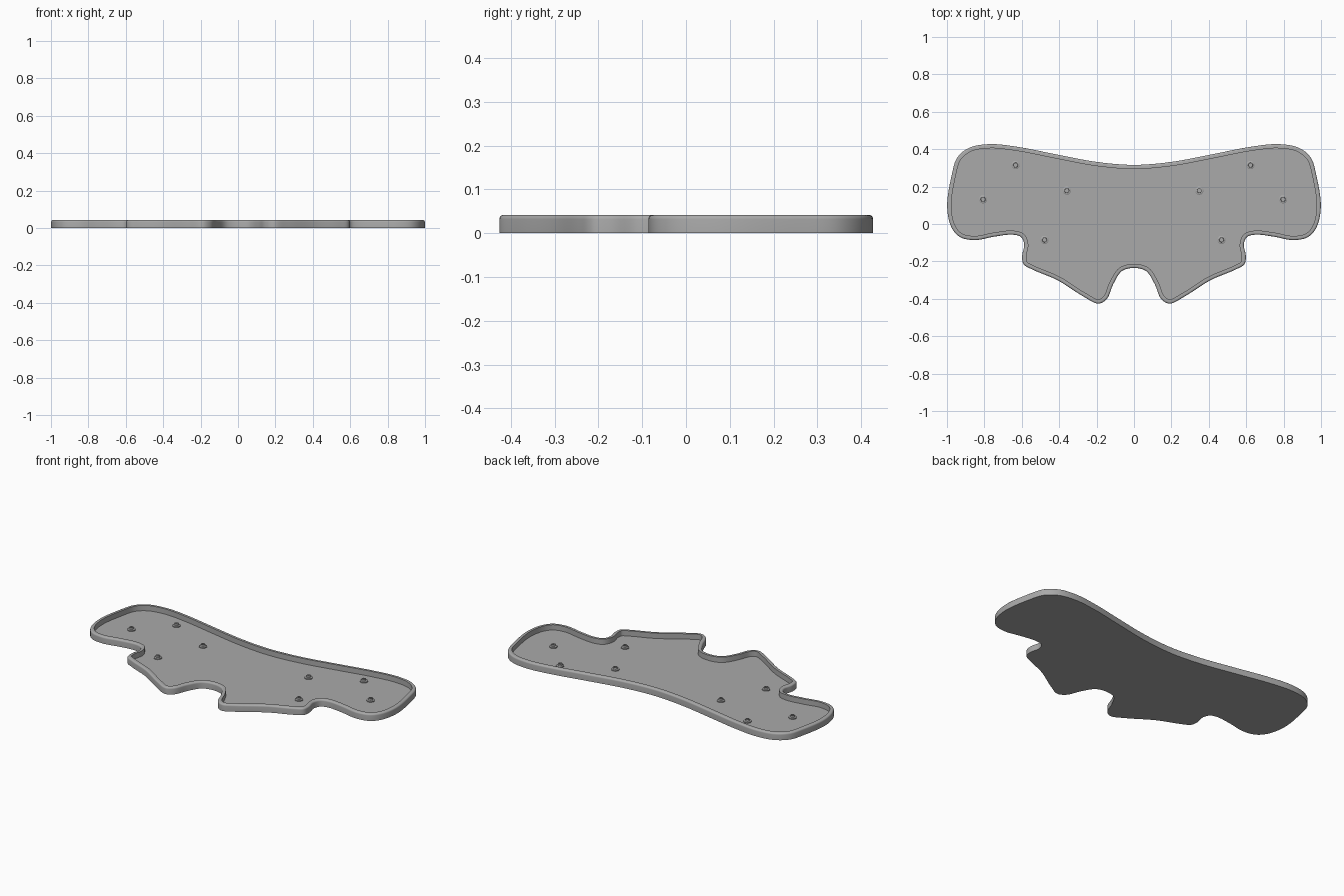
import bpy, bmesh, math
from mathutils import Vector

cube = bpy.data.objects.get("Cube")
if cube:
    bpy.data.objects.remove(cube, do_unlink=True)

grey = bpy.data.materials.new("plain grey")
grey.use_nodes = True
colour = (0.4, 0.4, 0.4, 1)
grey.diffuse_color = colour
grey.node_tree.nodes["Principled BSDF"].inputs["Base Color"].default_value = colour


def finish(name, bm):
    bmesh.ops.recalc_face_normals(bm, faces=bm.faces)
    mesh = bpy.data.meshes.new(name)
    bm.to_mesh(mesh)
    bm.free()
    mesh.materials.append(grey)
    ob = bpy.data.objects.new(name, mesh)
    bpy.context.collection.objects.link(ob)
    bpy.ops.object.select_all(action='DESELECT')
    ob.select_set(True)
    bpy.context.view_layer.objects.active = ob
    bpy.ops.object.shade_smooth_by_angle(angle=math.radians(35))
    return ob


def loft(bm, rings):
    """Skin successive closed rings and cap both ends."""
    rows = [[bm.verts.new(p) for p in ring] for ring in rings]
    n = len(rows[0])
    for a, b in zip(rows, rows[1:]):
        for i in range(n):
            bm.faces.new((a[i], a[(i + 1) % n], b[(i + 1) % n], b[i]))
    bm.faces.new(rows[0])
    bm.faces.new(rows[-1])


def smooth_loop(points, steps):
    """Closed centripetal spline through the points."""
    out = []
    n = len(points)
    for i in range(n):
        p = [points[(i + k) % n] for k in (-1, 0, 1, 2)]
        d = [math.sqrt((p[k + 1] - p[k]).length) for k in range(3)]
        m1 = (p[1] - p[0]) / d[0] - (p[2] - p[0]) / (d[0] + d[1]) + (p[2] - p[1]) / d[1]
        m2 = (p[2] - p[1]) / d[1] - (p[3] - p[1]) / (d[1] + d[2]) + (p[3] - p[2]) / d[2]
        m1, m2 = m1 * d[1], m2 * d[1]
        for s in range(steps):
            t = s / steps
            out.append(p[1] * (2*t**3 - 3*t**2 + 1) + m1 * (t**3 - 2*t**2 + t)
                       + p[2] * (3*t**2 - 2*t**3) + m2 * (t**3 - t**2))
    return out


def inset(loop, dist, z):
    """Offset a clockwise loop inward and lift it to height z."""
    ring = []
    for i, p in enumerate(loop):
        t = (loop[(i + 1) % len(loop)] - loop[i - 1]).normalized()
        ring.append((p.x + t.y * dist, p.y - t.x * dist, z))
    return ring


# Tray outline: one half, clockwise from the back centre, then mirrored
half = [(0, .316), (.2, .332), (.42, .373), (.62, .412), (.77, .427), (.88, .408),
        (.945, .355), (.975, .26), (.999, .09), (.975, -.02), (.93, -.07), (.85, -.086),
        (.75, -.068), (.65, -.057), (.604, -.07), (.587, -.11), (.598, -.17),
        (.59, -.215), (.54, -.245), (.41, -.3), (.27, -.388), (.19, -.426),
        (.145, -.4), (.11, -.32), (.065, -.252), (0, -.235)]
points = [Vector(p) for p in half]
points += [Vector((-x, y)) for x, y in reversed(half[1:-1])]
outline = smooth_loop(points, 6)

# Tray: outer wall, rounded rim, inner wall and floor
RIM, TOP, ROUND, FLOOR = .022, .042, .01, .01
profile = [(0, 0)]
for k in range(6):
    a = math.pi / 2 * k / 5
    profile.append((ROUND * (1 - math.cos(a)), TOP - ROUND * (1 - math.sin(a))))
profile += [(RIM, TOP), (RIM, FLOOR)]
bm = bmesh.new()
loft(bm, [inset(outline, d, z) for d, z in profile])
finish("tray", bm)

# Studs: wide flange with a narrower post and a shallow socket
stud_profile = [(.022, FLOOR - .002), (.022, .016), (.019, .018), (.013, .018),
                (.012, .027), (.007, .027), (.007, .019)]
centres = [(.628, .315), (.354, .178), (.802, .132), (.473, -.085)]
for side, label in ((1, "left"), (-1, "right")):
    for i, (x, y) in enumerate(centres):
        cx = side * x - .005
        bm = bmesh.new()
        loft(bm, [[(cx + r * math.cos(math.tau * k / 24), y + r * math.sin(math.tau * k / 24), z)
                   for k in range(24)] for r, z in stud_profile])
        finish(f"{label}_stud_{i + 1}", bm)
